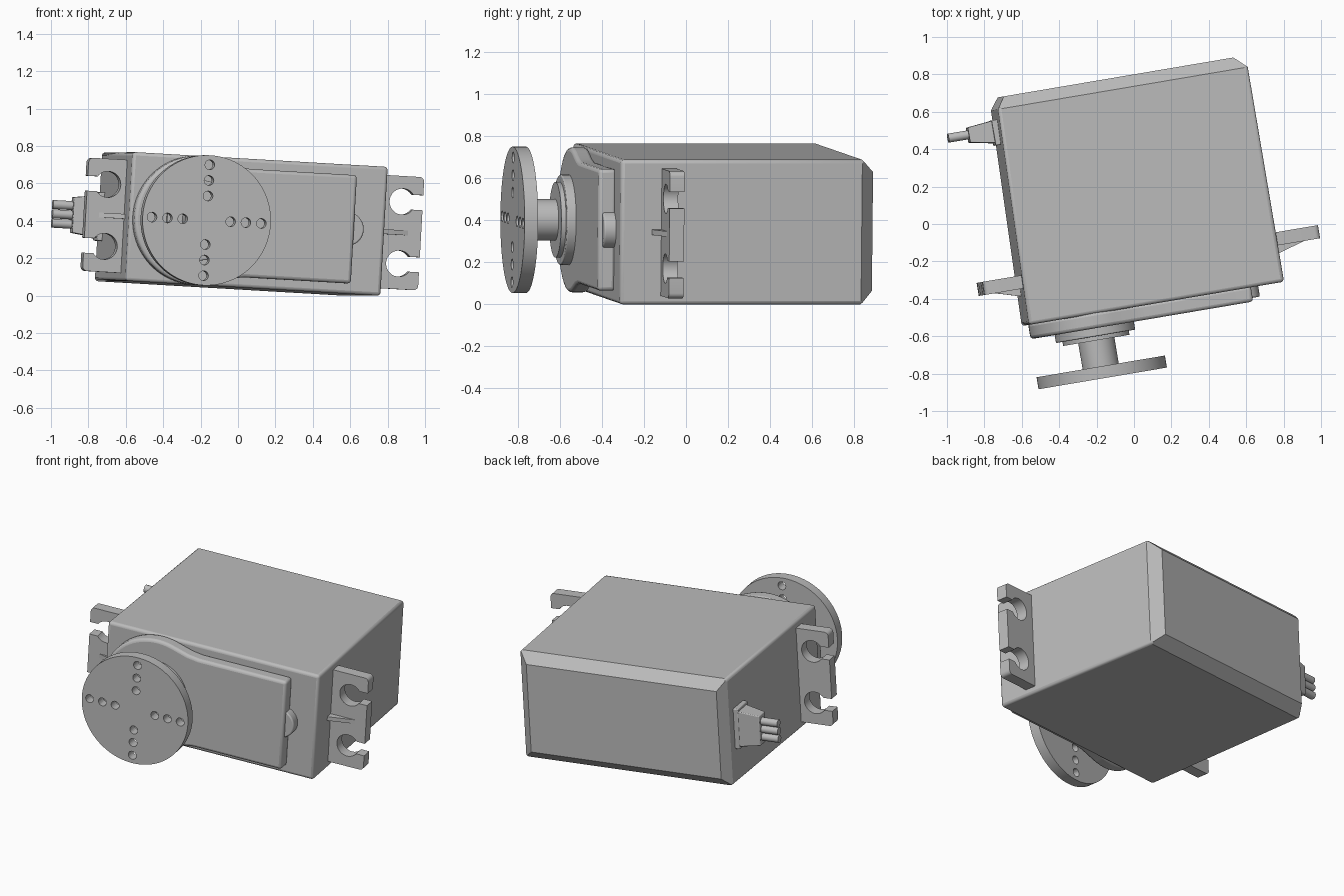
import bpy, bmesh
from math import sin, cos, pi, radians, asin
from mathutils import Matrix, Vector

if "Cube" in bpy.data.objects:
    bpy.data.objects.remove(bpy.data.objects["Cube"])

# The whole motor sits slightly turned and tilted
FRAME = (Matrix.Translation((0, 0, 0.385))
         @ Matrix.Rotation(radians(9.6), 4, 'Z')
         @ Matrix.Rotation(radians(3.3), 4, 'Y'))

grey = bpy.data.materials.new("plain grey")
grey.use_nodes = True
grey.diffuse_color = (0.5, 0.5, 0.5, 1)
grey.node_tree.nodes["Principled BSDF"].inputs["Base Color"].default_value = (0.5, 0.5, 0.5, 1)


def finish(name, bm, bevel=0, limit=50):
    bmesh.ops.recalc_face_normals(bm, faces=bm.faces)
    mesh = bpy.data.meshes.new(name)
    bm.to_mesh(mesh)
    bm.free()
    mesh.materials.append(grey)
    obj = bpy.data.objects.new(name, mesh)
    bpy.context.collection.objects.link(obj)
    obj.matrix_world = FRAME
    if bevel:
        mod = obj.modifiers.new("rounded edges", 'BEVEL')
        mod.width, mod.segments = bevel, 3
        mod.limit_method, mod.angle_limit = 'ANGLE', radians(limit)
    return obj


def smooth(obj):
    bpy.ops.object.select_all(action='DESELECT')
    obj.select_set(True)
    bpy.context.view_layer.objects.active = obj
    bpy.ops.object.shade_smooth_by_angle(angle=radians(30))


def add_loft(bm, rings):
    loops = [[bm.verts.new(p) for p in ring] for ring in rings]
    n = len(loops[0])
    for a, b in zip(loops, loops[1:]):
        for i in range(n):
            j = (i + 1) % n
            bm.faces.new((a[i], a[j], b[j], b[i]))
    bm.faces.new(loops[0])
    bm.faces.new(loops[-1])


def loft(name, rings, bevel=0, limit=50):
    bm = bmesh.new()
    add_loft(bm, rings)
    obj = finish(name, bm, bevel, limit)
    smooth(obj)
    return obj


def at_depth(points, y):
    return [Vector((x, y, z)) for x, z in points]


def prism(name, points, y0, y1, bevel=0):
    return loft(name, [at_depth(points, y0), at_depth(points, y1)], bevel)


def arc(cx, cz, r, start, end, steps):
    return [(cx + r * cos(start + (end - start) * i / steps),
             cz + r * sin(start + (end - start) * i / steps)) for i in range(steps + 1)]


def circle(cx, cz, r, steps=64):
    return arc(cx, cz, r, 0, 2 * pi, steps)[:-1]


def rect(x0, x1, h):
    return [(x0, -h), (x1, -h), (x1, h), (x0, h)]


# Case with a chamfered back
loft("case", [at_depth(rect(-0.665, 0.722, 0.345), -0.438),
              at_depth(rect(-0.635, 0.722, 0.345), 0.726),
              at_depth(rect(-0.59, 0.657, 0.283), 0.789)], 0.018, 70)

# Raised gear cover, round about the shaft
SHAFT = -0.303
upper = [(0.545, 0.29), (SHAFT + 0.27, 0.29), (SHAFT + 0.2, 0.3)]
upper += arc(SHAFT, 0, 0.345, radians(75), pi, 24)
outline = upper + [(x, -z) for x, z in reversed(upper[:-1])]
prism("gear_cover", outline, -0.43, -0.515, 0.018)
prism("cover_tab", circle(0.51, 0, 0.09), -0.43, -0.495, 0.008)

# Bearing rings and output shaft
prism("bearing_ring", circle(SHAFT, 0, 0.215), -0.5, -0.558, 0.006)
prism("shaft_collar", circle(SHAFT, 0, 0.18), -0.55, -0.58)
prism("output_shaft", circle(SHAFT, 0, 0.098), -0.57, -0.73)

# Round horn with a cross of drilled holes
horn = prism("horn_disc", circle(SHAFT, 0, 0.348, 96), -0.721, -0.786)
bm = bmesh.new()
for k in range(4):
    for r in (0.13, 0.213, 0.297):
        hole = circle(SHAFT + r * cos(k * pi / 2), r * sin(k * pi / 2), 0.026, 20)
        add_loft(bm, [at_depth(hole, -0.68), at_depth(hole, -0.83)])
drill = finish("horn_drill", bm)
drill.hide_render = True
cut = horn.modifiers.new("holes", 'BOOLEAN')
cut.operation, cut.solver, cut.object = 'DIFFERENCE', 'EXACT', drill
bpy.context.view_layer.update()
bpy.context.view_layer.objects.active = horn
bpy.ops.object.modifier_apply(modifier=cut.name)
bpy.data.objects.remove(drill)
smooth(horn)

# Mounting ears with open screw slots and a stiffening rib
MID, OUT, HOLE, SLOT = 0.043, 0.911, 0.80, 0.04
gap = asin(SLOT / 0.07)
half = [(OUT, 0.166 - SLOT)]
half += arc(HOLE, 0.166, 0.07, 2 * pi - gap, gap, 28)
half += [(OUT, 0.166 + SLOT)]
half += arc(OUT - 0.025, 0.278, 0.025, 0, pi / 2, 5) + [(0.62, 0.303)]
ear = half + [(x, -z) for x, z in reversed(half)]
rib = [(0.62, -0.295), (0.69, -0.285), (0.86, -0.235), (0.62, -0.235)]
for side, s in (("left", 1), ("right", -1)):
    prism(side + "_ear", [(MID + s * x, z) for x, z in ear], -0.241, -0.17)
    loft(side + "_ear_rib", [[Vector((MID + s * x, y, z)) for x, y in rib]
                             for z in (-0.013, 0.013)])


# Cable exit: plate, tapered boot and three wires
def cross(x, y, hy, hz):
    return [Vector((x, y + a * hy, b * hz)) for a, b in ((-1, -1), (1, -1), (1, 1), (-1, 1))]


loft("cable_plate", [cross(-0.6, 0.605, 0.068, 0.13), cross(-0.667, 0.605, 0.068, 0.13)], 0.006)
loft("cable_boot", [cross(-0.65, 0.61, 0.062, 0.115), cross(-0.797, 0.616, 0.041, 0.095)], 0.005)
for i, z in enumerate((-0.05, 0, 0.05)):
    section = circle(0.618, z, 0.024, 24)
    loft(f"wire_{i + 1}", [[Vector((x, y, h)) for y, h in section] for x in (-0.78, -0.905)])
